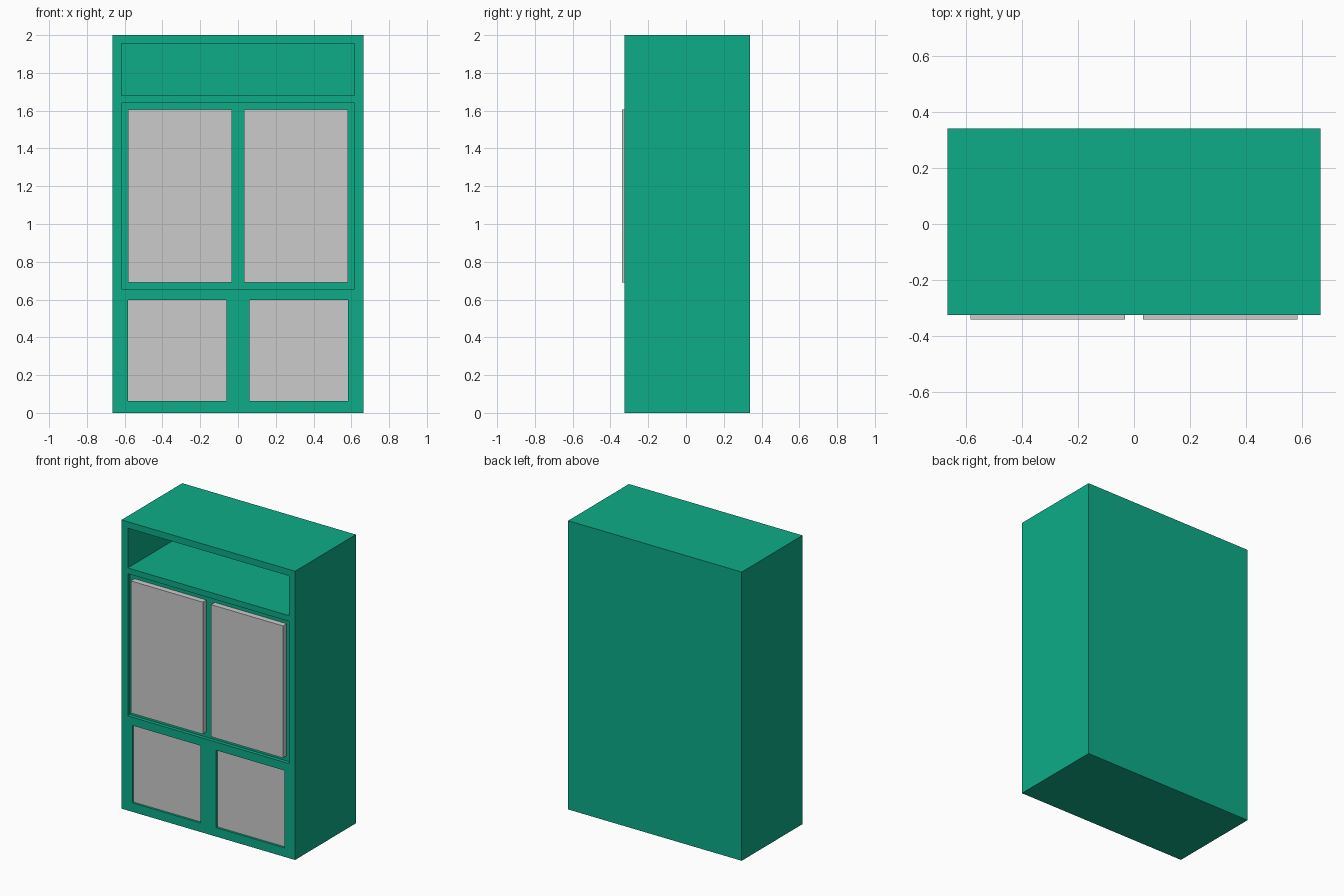
import bpy, bmesh
from mathutils import Matrix, Vector

if "Cube" in bpy.data.objects:
    bpy.data.objects.remove(bpy.data.objects["Cube"])


def box_mesh(name, boxes):
    """One object made of boxes given as (x0, x1, y0, y1, z0, z1)."""
    bm = bmesh.new()
    for x0, x1, y0, y1, z0, z1 in boxes:
        centre = Vector(((x0 + x1) / 2, (y0 + y1) / 2, (z0 + z1) / 2))
        size = Matrix.Diagonal((x1 - x0, y1 - y0, z1 - z0, 1))
        bmesh.ops.create_cube(bm, size=1, matrix=Matrix.Translation(centre) @ size)
    mesh = bpy.data.meshes.new(name)
    bm.to_mesh(mesh)
    bm.free()
    obj = bpy.data.objects.new(name, mesh)
    bpy.context.collection.objects.link(obj)
    return obj


FRONT, BACK = -0.325, 0.34
UPPER_PANEL, LOWER_PANEL = -0.30, -0.31

green = bpy.data.materials.new("green_paint")
green.diffuse_color = (0.004, 0.413, 0.242, 1)
green.use_nodes = True
green.node_tree.nodes["Principled BSDF"].inputs["Base Color"].default_value = green.diffuse_color

# Cabinet body
body = box_mesh("cabinet_body", [(-0.665, 0.665, FRONT, BACK, 0, 2)])
body.data.materials.append(green)

# Openings: top niche, shallow door recess, two lower door recesses
cutter = box_mesh("opening_cutter", [
    (-0.617, 0.617, -0.4, 0.295, 1.68, 1.955),
    (-0.617, 0.617, -0.4, UPPER_PANEL, 0.655, 1.64),
    (-0.582, -0.06, -0.4, LOWER_PANEL + 0.02, 0.062, 0.598),
    (0.06, 0.582, -0.4, LOWER_PANEL + 0.02, 0.062, 0.598),
])
cutter.data.materials.append(green)
cutter.hide_render = True
cut = body.modifiers.new("openings", 'BOOLEAN')
cut.operation = 'DIFFERENCE'
cut.solver = 'EXACT'
cut.object = cutter
bpy.context.view_layer.objects.active = body
bpy.ops.object.modifier_apply(modifier=cut.name)
bpy.data.objects.remove(cutter)

# Doors: proud upper pair and inset lower pair
for side, s in (("left", -1), ("right", 1)):
    xa, xb = sorted((s * 0.032, s * 0.583))
    box_mesh(f"upper_door_{side}", [(xa, xb, -0.34, UPPER_PANEL, 0.69, 1.605)])
    xa, xb = sorted((s * 0.06, s * 0.582))
    box_mesh(f"lower_door_{side}", [(xa, xb, LOWER_PANEL, LOWER_PANEL + 0.02, 0.062, 0.598)])
